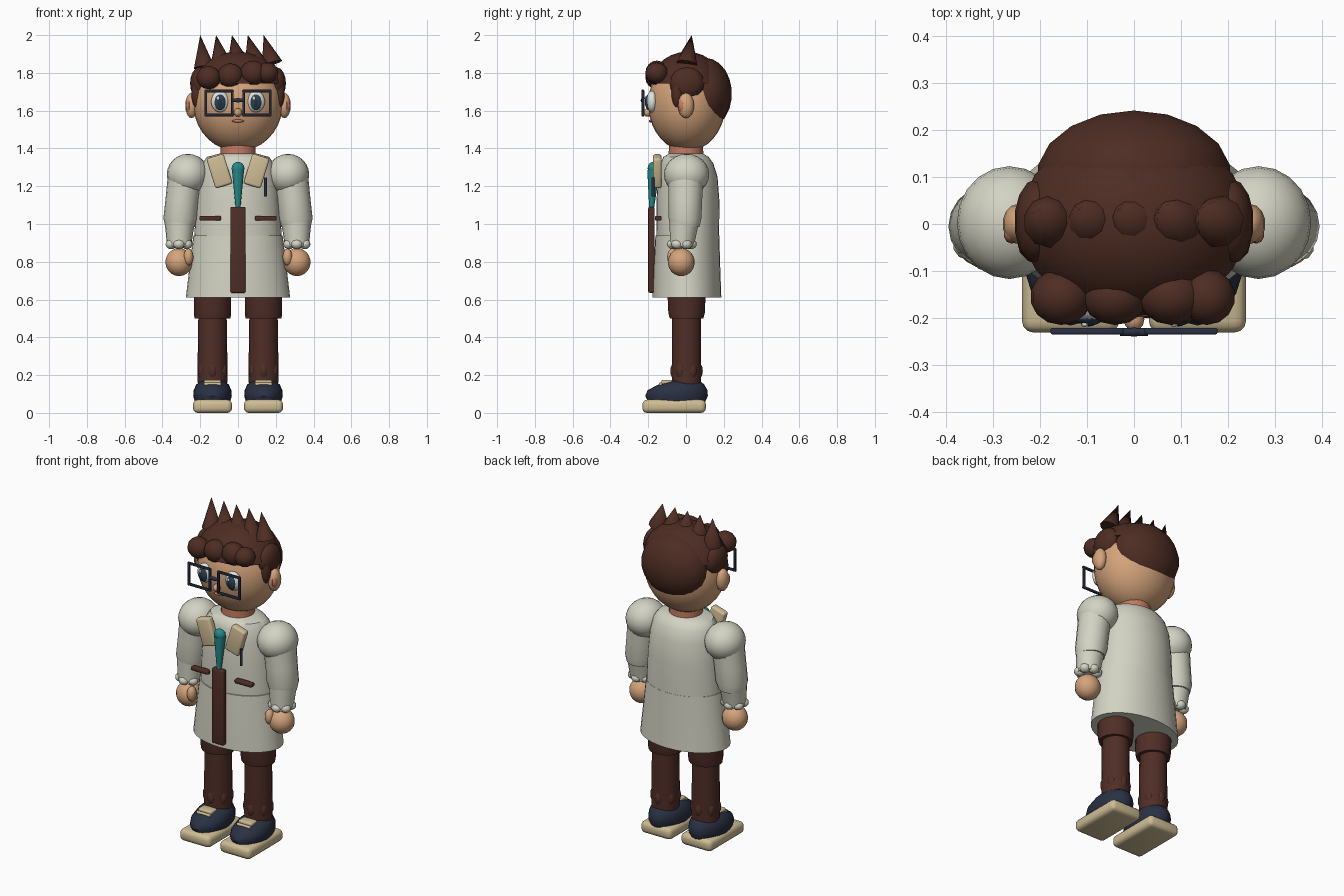
import bpy, bmesh, math
from mathutils import Vector, Matrix

if "Cube" in bpy.data.objects:
    bpy.data.objects.remove(bpy.data.objects["Cube"])


def material(name, r, g, b):
    m = bpy.data.materials.new(name)
    m.use_nodes = True
    m.diffuse_color = (r, g, b, 1)
    node = next(n for n in m.node_tree.nodes if n.type == "BSDF_PRINCIPLED")
    node.inputs["Base Color"].default_value = (r, g, b, 1)
    return m


SKIN = material("skin", .66, .37, .2)
PINK = material("warm skin", .55, .2, .12)
HAIR = material("dark brown hair", .075, .026, .017)
CLOTH = material("brown cloth", .08, .027, .02)
COAT = material("off white coat", .65, .65, .55)
BEIGE = material("beige", .62, .51, .3)
TEAL = material("teal", .02, .25, .25)
NAVY = material("navy", .022, .03, .055)
WHITE = material("eye white", .75, .78, .74)
IRIS = material("dark slate", .025, .055, .085)


def finish(name, bm, mat, smooth=40):
    bmesh.ops.recalc_face_normals(bm, faces=bm.faces)
    me = bpy.data.meshes.new(name)
    bm.to_mesh(me)
    bm.free()
    me.materials.append(mat)
    ob = bpy.data.objects.new(name, me)
    bpy.context.collection.objects.link(ob)
    if smooth:
        bpy.ops.object.select_all(action="DESELECT")
        ob.select_set(True)
        bpy.context.view_layer.objects.active = ob
        bpy.ops.object.shade_smooth_by_angle(angle=math.radians(smooth))
    return ob


def ball(name, loc, size, mat, seg=16, cut=None):
    """Ellipsoid, optionally kept only above the height cut."""
    bm = bmesh.new()
    bmesh.ops.create_uvsphere(bm, u_segments=seg, v_segments=max(8, seg * 5 // 8), radius=1,
                              matrix=Matrix.Translation(loc) @ Matrix.Diagonal((*size, 1)))
    if cut is not None:
        bmesh.ops.bisect_plane(bm, geom=bm.verts[:] + bm.edges[:] + bm.faces[:],
                               plane_co=(0, 0, cut), plane_no=(0, 0, 1), clear_inner=True)
        bmesh.ops.holes_fill(bm, edges=[e for e in bm.edges if e.is_boundary])
    return finish(name, bm, mat)


def box(name, loc, size, mat, bevel=.008, tilt=0):
    bm = bmesh.new()
    bmesh.ops.create_cube(bm, size=1, matrix=Matrix.Translation(loc)
                          @ Matrix.Rotation(tilt, 4, "Y") @ Matrix.Diagonal((*size, 1)))
    bmesh.ops.bevel(bm, geom=bm.edges[:], offset=bevel, segments=3, profile=.5, affect="EDGES")
    return finish(name, bm, mat)


def stack(name, rings, mat, seg=24):
    """Oval rings (x, y, z, rx, ry) joined into a closed body."""
    bm = bmesh.new()
    loops = []
    for x, y, z, rx, ry in rings:
        turn = [2 * math.pi * i / seg for i in range(seg)]
        loops.append([bm.verts.new((x + rx * math.cos(a), y + ry * math.sin(a), z)) for a in turn])
    for low, high in zip(loops, loops[1:]):
        for i in range(seg):
            j = (i + 1) % seg
            bm.faces.new((low[i], low[j], high[j], high[i]))
    bm.faces.new(loops[0])
    bm.faces.new(loops[-1])
    return finish(name, bm, mat)


def cone(name, base, tip, r1, r2, mat, seg=10):
    base, tip = Vector(base), Vector(tip)
    d = tip - base
    bm = bmesh.new()
    bmesh.ops.create_cone(bm, cap_ends=True, segments=seg, radius1=r1, radius2=r2, depth=d.length,
                          matrix=Matrix.Translation((base + tip) / 2)
                          @ d.to_track_quat("Z", "Y").to_matrix().to_4x4())
    return finish(name, bm, mat)


# Head and face
ball("head", (0, .005, 1.637), (.237, .205, .252), SKIN, 28)
stack("neck", [(0, 0, 1.33, .095, .093), (0, 0, 1.43, .092, .09)], PINK)
ball("nose", (0, -.203, 1.59), (.022, .025, .022), SKIN, 12)
ball("mouth", (0, -.187, 1.545), (.032, .01, .008), PINK, 12)

# Hair
ball("hair_cap", (0, .005, 1.7), (.25, .207, .212), HAIR, 24, cut=1.745)
ball("back_hair", (0, .1, 1.69), (.21, .143, .19), HAIR, 18)
for i, (x, z, r) in enumerate([(-.155, 1.775, .066), (-.04, 1.785, .07),
                               (.08, 1.8, .07), (.155, 1.8, .06)]):
    ball(f"fringe_curl_{i + 1}", (x, -.155, z), (r, .06, r * .93), HAIR, 14)
for i in range(5):
    x = -.18 + .09 * i
    z = (1.83, 1.85, 1.86, 1.86, 1.85)[i]
    cone(f"hair_spike_{i + 1}", (x, .005, z), (-.2 + .084 * i, .03, 2), .056, 0, HAIR)

# Glasses bridge
cone("glasses_bridge", (-.03, -.23, 1.655), (.03, -.23, 1.655), .009, .009, NAVY)
ball("bridge_knob", (0, -.23, 1.655), (.018, .01, .012), NAVY, 10)

# Coat body and lower skirt
stack("coat_body", [(0, .01, .93, .232, .165), (0, .01, 1.12, .22, .167), (0, .01, 1.25, .207, .157),
                    (0, .005, 1.32, .19, .14), (0, 0, 1.355, .165, .12),
                    (0, 0, 1.372, .1, .092)], COAT, 32)
stack("coat_skirt", [(0, .005, .61, .276, .182), (0, .005, .78, .256, .176),
                     (0, .007, .94, .236, .169)], COAT, 32)
box("coat_placket", (0, -.183, .863), (.08, .034, .455), CLOTH)
ball("tie_knot", (0, -.175, 1.295), (.035, .028, .034), TEAL, 14)
cone("tie_blade", (0, -.172, 1.285), (0, -.182, 1.085), .033, .013, TEAL, 14)
cone("pen", (.145, -.175, 1.145), (.145, -.175, 1.245), .008, .008, NAVY)

for s, side in ((1, "left"), (-1, "right")):
    # Ears and side hair
    ball(side + "_ear", (s * .246, 0, 1.627), (.034, .043, .067), SKIN, 14)
    ball(side + "_inner_ear", (s * .26, -.02, 1.627), (.018, .022, .036), PINK, 10)
    ball(side + "_side_hair", (s * .205, .005, 1.745), (.05, .092, .085), HAIR, 14)
    ball(side + "_sideburn", (s * .215, -.045, 1.69), (.032, .032, .078), HAIR, 12)

    # Eyes
    ball(side + "_eye", (s * .095, -.18, 1.648), (.048, .03, .057), WHITE, 18)
    ball(side + "_iris", (s * .095, -.198, 1.645), (.031, .018, .043), IRIS, 16)
    ball(side + "_pupil", (s * .095, -.209, 1.643), (.015, .009, .024), NAVY, 12)
    ball(side + "_eye_glint", (s * .095 - .01, -.214, 1.665), (.008, .005, .01), WHITE, 8)

    # Square glasses frame
    for z in (1.577, 1.704):
        box(side + "_frame_bar", (s * .1, -.228, z), (.155, .014, .014), NAVY, .004)
    for x in (.03, .17):
        box(side + "_frame_post", (s * x, -.228, 1.64), (.014, .014, .138), NAVY, .004)

    # Collar and pocket
    box(side + "_collar", (s * .098, -.152, 1.28), (.095, .045, .165), BEIGE, .012, s * .3)
    box(side + "_pocket", (s * .147, -.147, 1.03), (.115, .035, .024), CLOTH, .007)

    # Sleeves
    ball(side + "_shoulder", (s * .265, .003, 1.262), (.112, .12, .109), COAT, 20)
    stack(side + "_upper_sleeve", [(s * .307, -.005, .985, .078, .078), (s * .305, -.005, 1.03, .09, .088),
                                   (s * .295, -.003, 1.13, .089, .09),
                                   (s * .28, 0, 1.25, .092, .095)], COAT, 18)
    stack(side + "_lower_sleeve", [(s * .312, -.022, .88, .064, .064), (s * .31, -.015, .95, .072, .072),
                                   (s * .308, -.008, 1.015, .081, .08)], COAT, 18)
    for i in range(6):
        a = math.pi / 3 * i + .5
        ball(side + "_cuff_fold", (s * .312 + .048 * math.cos(a), -.022 + .048 * math.sin(a), .893),
             (.031, .031, .026), COAT, 10)

    # Hands
    ball(side + "_hand", (s * .312, -.025, .798), (.073, .071, .074), SKIN, 18)
    ball(side + "_thumb", (s * .262, -.07, .825), (.026, .03, .045), SKIN, 12)

    # Trousers
    x = s * .135
    stack(side + "_trouser_top", [(x, .003, .5, .096, .09), (x, .003, .53, .098, .098),
                                  (x, .003, .66, .1, .104)], CLOTH, 18)
    stack(side + "_trouser_leg", [(x, .003, .15, .078, .078), (x, .003, .26, .079, .078),
                                  (x, .003, .52, .075, .077)], CLOTH, 18)
    for i in range(6):
        a = math.pi / 3 * i + math.pi / 6
        ball(side + "_trouser_fold", (x + .06 * math.cos(a), .003 + .06 * math.sin(a), .222),
             (.026, .026, .045), CLOTH, 10)

    # Shoes
    box(side + "_sole", (x, -.063, .035), (.207, .336, .07), BEIGE, .025)
    stack(side + "_shoe", [(x, -.05, .06, .094, .152), (x, -.05, .09, .102, .166),
                           (x, -.045, .12, .1, .158), (x, -.025, .15, .086, .122),
                           (x, -.01, .168, .062, .085)], NAVY, 20)
    box(side + "_shoe_tongue", (x, -.1, .163), (.09, .06, .022), BEIGE, .007)
    cone(side + "_shoe_lace", (x - .045, -.135, .152), (x + .045, -.135, .152), .009, .009, BEIGE)
